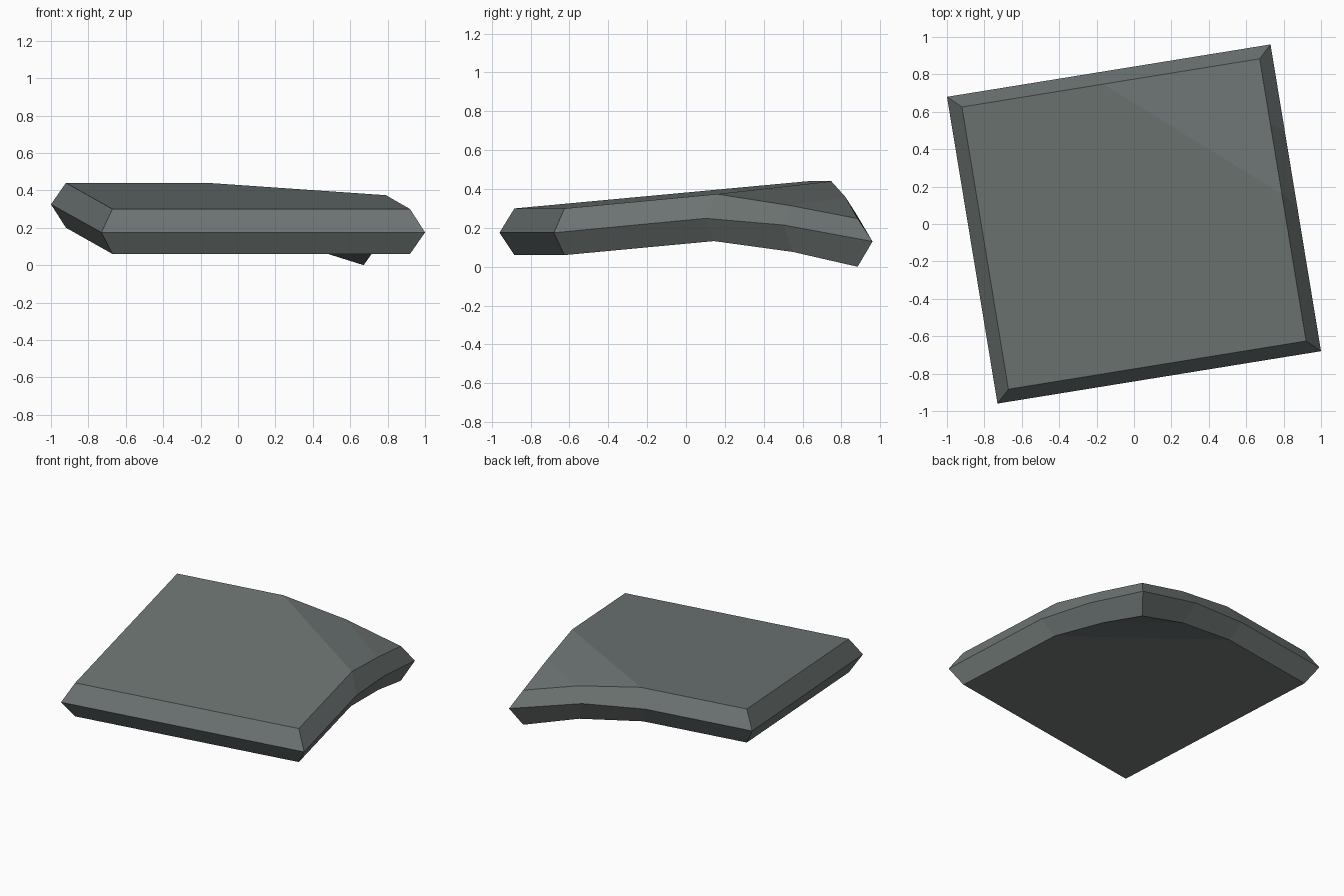
import bpy
import bmesh
from mathutils import Vector

cube = bpy.data.objects.get("Cube")
if cube:
    bpy.data.objects.remove(cube, do_unlink=True)

# One flat stone colour
stone = bpy.data.materials.new("slate_grey")
stone.use_nodes = True
colour = (0.155, 0.18, 0.175, 1)
stone.diffuse_color = colour
stone.node_tree.nodes["Principled BSDF"].inputs["Base Color"].default_value = colour

# Widest outline of the slab: front right, front left, back left, back right
A, B, C, D = (Vector(p) for p in
              ((-0.73, -0.96), (1.0, -0.68), (0.73, 0.96), (-1.0, 0.68)))


def ring(bm, scale, base, side_folds, back_folds, rises):
    """Outline loop with two fold points on the left side and two on the back."""
    points = [A, B, *(B.lerp(C, t) for t in side_folds),
              C, *(D.lerp(C, t) for t in back_folds), D]
    return [bm.verts.new((p.x * scale, p.y * scale, base + rise))
            for p, rise in zip(points, rises)]


def cap(bm, loop):
    """Main plane, folded strip and drooping corner."""
    a, b, side1, side2, corner, back2, back1, d = loop
    for face in ((a, b, side1, back1, d),
                 (side1, side2, back2, back1),
                 (side2, corner, back2)):
        bm.faces.new(face)


bm = bmesh.new()
bottom = ring(bm, 0.92, 0.06, (0.51, 0.78), (0.75, 0.464),
              (0, 0, 0.072, 0.016, -0.06, 0.065, 0.14, 0.14))
middle = ring(bm, 1.0, 0.175, (0.476, 0.72), (0.70, 0.44),
              (0, 0, 0.074, 0.04, -0.045, 0.097, 0.15, 0.15))
top = ring(bm, 0.92, 0.30, (0.52, 0.77), (0.753, 0.475),
           (0, 0, 0.074, 0.015, -0.052, 0.06, 0.14, 0.14))
cap(bm, bottom)
cap(bm, top)

# Bevelled rim
for low, high in ((bottom, middle), (middle, top)):
    for i in range(len(low)):
        j = (i + 1) % len(low)
        bm.faces.new((low[i], low[j], high[j], high[i]))

bmesh.ops.recalc_face_normals(bm, faces=bm.faces)
mesh = bpy.data.meshes.new("stone_slab")
bm.to_mesh(mesh)
bm.free()
mesh.materials.append(stone)
slab = bpy.data.objects.new("stone_slab", mesh)
bpy.context.collection.objects.link(slab)
